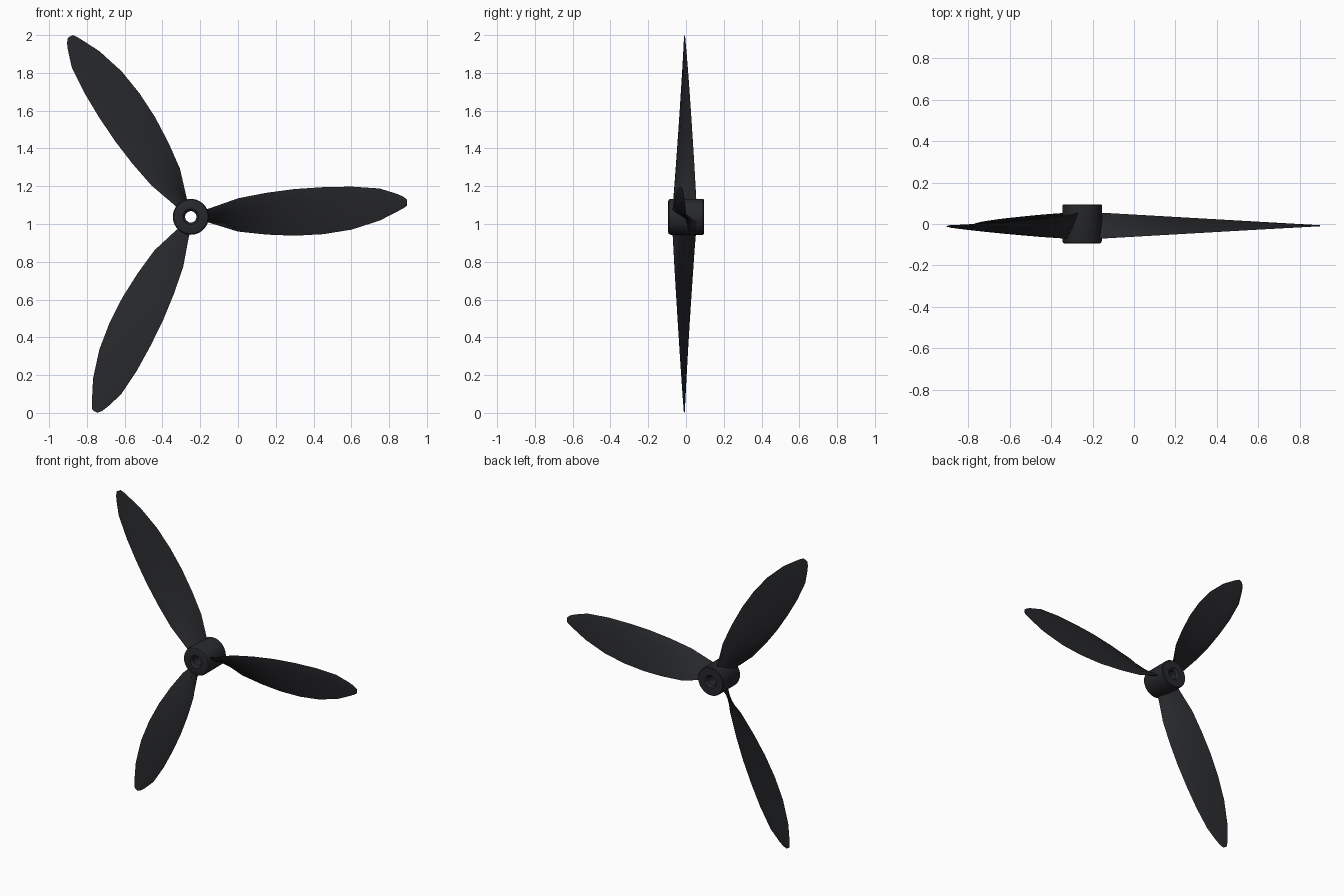
import bpy, bmesh, math
from mathutils import Vector, Matrix

if "Cube" in bpy.data.objects:
    bpy.data.objects.remove(bpy.data.objects["Cube"])

CENTRE = Vector((-0.25, 0.0, 1.038))

mat = bpy.data.materials.new("dark_plastic")
mat.diffuse_color = (0.02, 0.021, 0.024, 1)
mat.use_nodes = True
mat.node_tree.nodes["Principled BSDF"].inputs["Base Color"].default_value = mat.diffuse_color


def make_object(name, bm, angle):
    bmesh.ops.recalc_face_normals(bm, faces=bm.faces)
    mesh = bpy.data.meshes.new(name)
    bm.to_mesh(mesh)
    bm.free()
    obj = bpy.data.objects.new(name, mesh)
    bpy.context.collection.objects.link(obj)
    mesh.materials.append(mat)
    bpy.ops.object.select_all(action='DESELECT')
    obj.select_set(True)
    bpy.context.view_layer.objects.active = obj
    bpy.ops.object.shade_smooth_by_angle(angle=math.radians(angle))
    return obj


def bridge(bm, rings, close):
    pairs = list(zip(rings, rings[1:]))
    if close:
        pairs.append((rings[-1], rings[0]))
    for a, b in pairs:
        n = len(a)
        for i in range(n):
            j = (i + 1) % n
            bm.faces.new((a[i], a[j], b[j], b[i]))


# hub: closed profile (radius, y) turned about the y axis, with a through bore
profile = [(0.030, -0.080), (0.042, -0.095), (0.082, -0.095), (0.091, -0.091),
           (0.095, -0.082), (0.095, 0.091), (0.091, 0.095), (0.042, 0.095),
           (0.030, 0.080)]
SIDES = 40
bm = bmesh.new()
rings = []
for r, y in profile:
    rings.append([bm.verts.new((r * math.cos(a), y, r * math.sin(a)))
                  for a in (2 * math.pi * i / SIDES for i in range(SIDES))])
bridge(bm, rings, True)
hub = make_object("hub", bm, 30)
hub.location = CENTRE

# blade outline: distance from hub, lower edge, upper edge
outline = [(0.07, -0.020, 0.035), (0.10, -0.032, 0.045), (0.25, -0.078, 0.098),
           (0.40, -0.094, 0.127), (0.55, -0.100, 0.147), (0.70, -0.092, 0.157),
           (0.85, -0.068, 0.160), (1.00, -0.020, 0.150), (1.09, 0.026, 0.122),
           (1.125, 0.045, 0.107), (1.146, 0.060, 0.090)]
# lens section: position along chord, share of half thickness
section = [(0, 0), (0.06, 0.5), (0.25, 0.95), (0.5, 1), (0.78, 0.6),
           (1, 0), (0.78, -0.6), (0.5, -1), (0.25, -0.95), (0.06, -0.5)]


def make_blade(name, angle):
    bm = bmesh.new()
    rings = []
    for r, lo, hi in outline:
        left = max(0.0, (1.15 - r) / 1.05)
        half_y = 0.002 + 0.060 * left
        thick = 0.002 + 0.009 * left
        front = Vector((r, -0.008 - half_y, hi))
        back = Vector((r, -0.008 + half_y, lo))
        chord = back - front
        normal = Vector((0, -chord.z, chord.y)).normalized()
        rings.append([bm.verts.new(front + chord * u + normal * thick * v)
                      for u, v in section])
    bridge(bm, rings, False)
    bm.faces.new(rings[0])
    bm.faces.new(rings[-1])
    # negative y rotation turns counter-clockwise as seen from the front
    bmesh.ops.rotate(bm, verts=bm.verts, cent=(0, 0, 0),
                     matrix=Matrix.Rotation(-angle, 3, 'Y'))
    obj = make_object(name, bm, 40)
    obj.location = CENTRE


# three evenly spaced blades
for k in range(3):
    make_blade(f"blade_{k + 1}", k * 2 * math.pi / 3)
